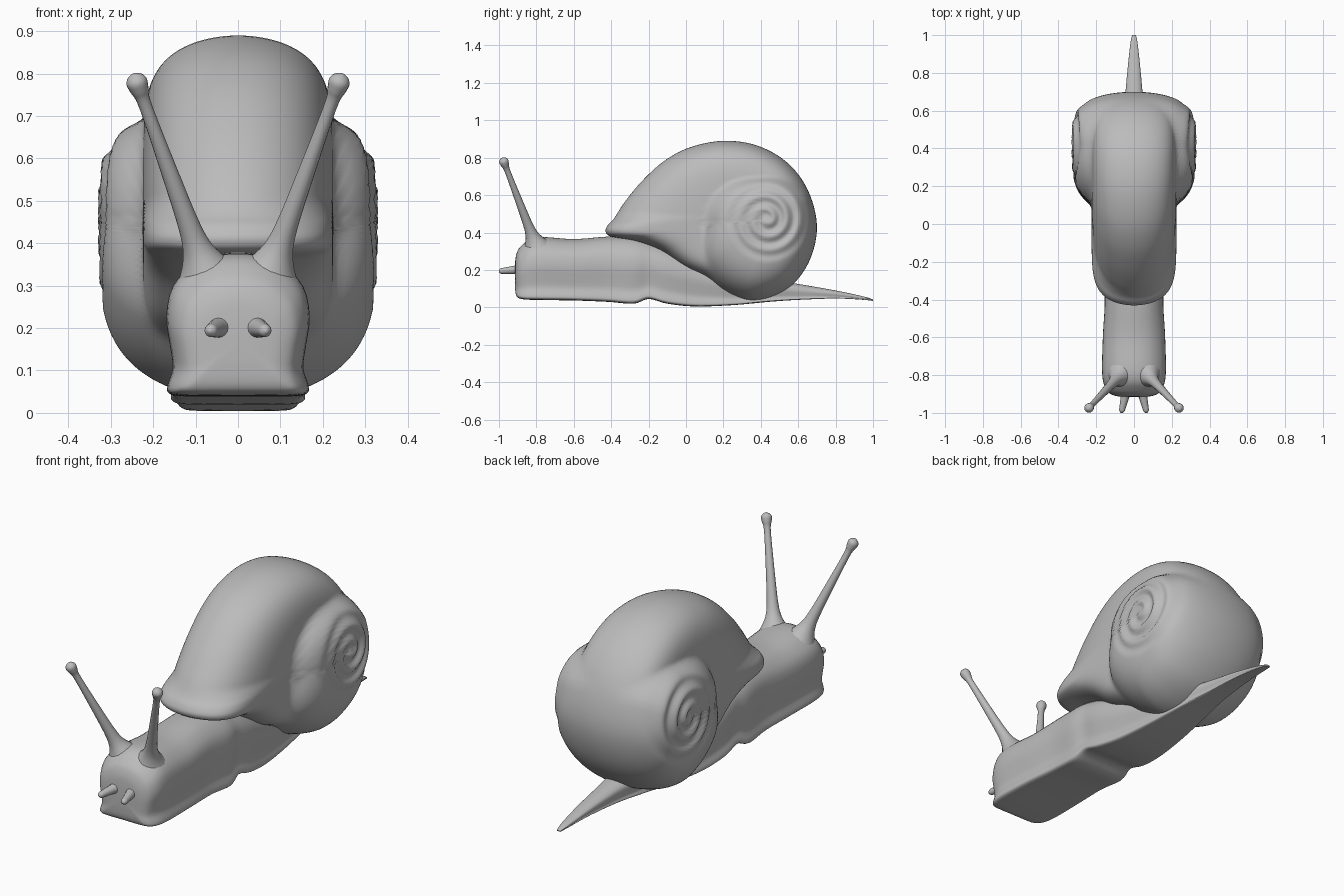
import bpy
from math import sin, cos, pi, atan2, hypot
from mathutils import Vector

cube = bpy.data.objects.get("Cube")
if cube:
    bpy.data.objects.remove(cube, do_unlink=True)

grey = bpy.data.materials.new("plain grey")
grey.use_nodes = True
colour = (0.5, 0.5, 0.5, 1)
grey.diffuse_color = colour
grey.node_tree.nodes["Principled BSDF"].inputs["Base Color"].default_value = colour


def spline(points, steps, closed=False):
    """Smooth curve through points of any dimension."""
    n = len(points)
    out = []
    for i in range(n if closed else n - 1):
        ids = [i - 1, i, i + 1, i + 2]
        a, b, c, d = [points[k % n if closed else min(max(k, 0), n - 1)] for k in ids]
        for s in range(steps):
            t = s / steps
            out.append([q + t / 2 * (r - p + t * (2 * p - 5 * q + 4 * r - e + t * (3 * (q - r) + e - p)))
                        for p, q, r, e in zip(a, b, c, d)])
    if not closed:
        out.append(list(points[-1]))
    return out


def lerp_table(table, x):
    for (x0, y0), (x1, y1) in zip(table, table[1:]):
        if x <= x1:
            t = max(0, (x - x0) / (x1 - x0))
            t = t * t * (3 - 2 * t)
            return y0 + (y1 - y0) * t
    return table[-1][1]


def loft(name, rings):
    """Skin closed rings of equal size and cap both ends with a fan."""
    n = len(rings[0])
    verts = [v for ring in rings for v in ring]
    faces = []
    for j in range(len(rings) - 1):
        for i in range(n):
            k = (i + 1) % n
            faces.append((j * n + i, j * n + k, (j + 1) * n + k, (j + 1) * n + i))
    for ring, base, flip in ((rings[0], 0, True), (rings[-1], len(verts) - n, False)):
        verts.append(sum((Vector(v) for v in ring), Vector()) / n)
        hub = len(verts) - 1
        for i in range(n):
            tri = (base + i, base + (i + 1) % n, hub)
            faces.append(tri[::-1] if flip else tri)
    mesh = bpy.data.meshes.new(name)
    mesh.from_pydata(verts, [], faces)
    mesh.materials.append(grey)
    obj = bpy.data.objects.new(name, mesh)
    bpy.context.collection.objects.link(obj)
    import bmesh
    bm = bmesh.new()
    bm.from_mesh(mesh)
    bmesh.ops.recalc_face_normals(bm, faces=bm.faces)
    bm.to_mesh(mesh)
    bm.free()
    mesh.shade_smooth()
    return obj


# Body: foot, neck and tail as one loft of (y, bottom, top, half width)
stations = [(-.915, .12, .22, .05), (-.908, .065, .28, .105), (-.88, .045, .33, .145),
            (-.8, .04, .375, .168), (-.6, .037, .365, .165), (-.42, .03, .378, .155),
            (-.28, .02, .375, .16), (-.2, .045, .36, .15), (-.1, .02, .33, .15),
            (.05, .005, .27, .135), (.25, .012, .2, .11), (.45, .03, .15, .08),
            (.6, .04, .125, .055), (.8, .047, .09, .036), (.95, .04, .058, .02),
            (1, .034, .042, .01)]
half = [(0, 0), (.72, 0), (.96, .02), (.98, .08), (.91, .2), (.95, .36),
        (1, .56), (.91, .77), (.62, .92), (.3, .985)]
outline = spline(half + [(0, 1)] + [(-u, v) for u, v in half[:0:-1]], 3, True)
loft("body", [[(u * w, y, b + v * (t - b)) for u, v in outline]
              for y, b, t, w in spline(stations, 5)])

# Shell: side outline (y, z), flanks raised into coiled discs
CY, CZ = .43, .47
silhouette = [(-.43, .405), (-.418, .44), (-.385, .475), (-.33, .56), (-.24, .67), (-.12, .78),
              (.02, .855), (.2, .89), (.38, .865), (.54, .775), (.65, .63), (.7, .44),
              (.665, .26), (.57, .12), (.45, .05), (.33, .032), (.2, .07), (.1, .155),
              (-.02, .215), (-.15, .305), (-.28, .355), (-.4, .378)]
disc_radius = [(0, .27), (pi / 2, .26), (pi, .37), (pi * 1.22, .45), (pi * 2, .45)]
corner = [(0, 5), (pi * .98, 6), (pi * 1.03, 12), (pi * 1.2, 12), (pi * 1.35, 5)]
PITCH = .072


def half_width(theta, r, R):
    whorl = .225 * max(0, 1 - (r / R) ** lerp_table(corner, theta)) ** .5
    D = min(R, lerp_table(disc_radius, theta))
    disc = .33 * max(0, 1 - (r / D) ** 4) ** .5
    # coil groove running into the centre
    fade = min(1, r / .03) * max(0, min(1, (.25 - r) / .1))
    disc -= .009 * fade * (1 + cos(2 * pi * r / PITCH - theta))
    k = .02 * min(1, (R - r) / .05)
    gap = max(0, k - abs(whorl - disc))
    return max(whorl, disc) + (gap * gap / (4 * k) if k > 1e-6 else 0)


rim = []
for y, z in spline(silhouette, 6, True):
    rim.append((atan2(z - CZ, y - CY) % (2 * pi), hypot(y - CY, z - CZ)))
STEPS = 44
shell_rings = []
for s in range(-STEPS + 1, STEPS):
    f = sin((1 - abs(s) / STEPS) * pi / 2)
    side = (s > 0) - (s < 0)
    shell_rings.append([(side * half_width(a, R * f, R), CY + R * f * cos(a), CZ + R * f * sin(a))
                        for a, R in rim])
loft("shell", shell_rings)


# Feelers: round tubes through (x, y, z, radius)
def tube(name, path, sides=16):
    pts = spline(path, 5)
    axis = (Vector(path[-1][:3]) - Vector(path[0][:3])).normalized()
    across = axis.cross(Vector((0, 0, 1))).normalized()
    up = across.cross(axis)
    loft(name, [[Vector(p[:3]) + abs(p[3]) * (across * cos(2 * pi * i / sides) + up * sin(2 * pi * i / sides))
                 for i in range(sides)] for p in pts])


for side, word in ((1, "left"), (-1, "right")):
    def along(start, end, stops):
        a, b = Vector(start), Vector(end)
        return [(side * p.x, p.y, p.z, r) for p, r in ((a.lerp(b, t), r) for t, r in stops)]

    tube(word + "_eye_stalk", along((.073, -.8, .325), (.246, -.982, .8),
         [(0, .075), (.07, .05), (.15, .033), (.27, .025), (.5, .02), (.75, .016), (.87, .016),
          (.92, .022), (.96, .025), (.985, .018), (1, .004)]))
    tube(word + "_small_feeler", along((.04, -.88, .203), (.067, -1, .193),
         [(0, .036), (.25, .024), (.5, .02), (.75, .017), (.92, .014), (1, .004)]))
